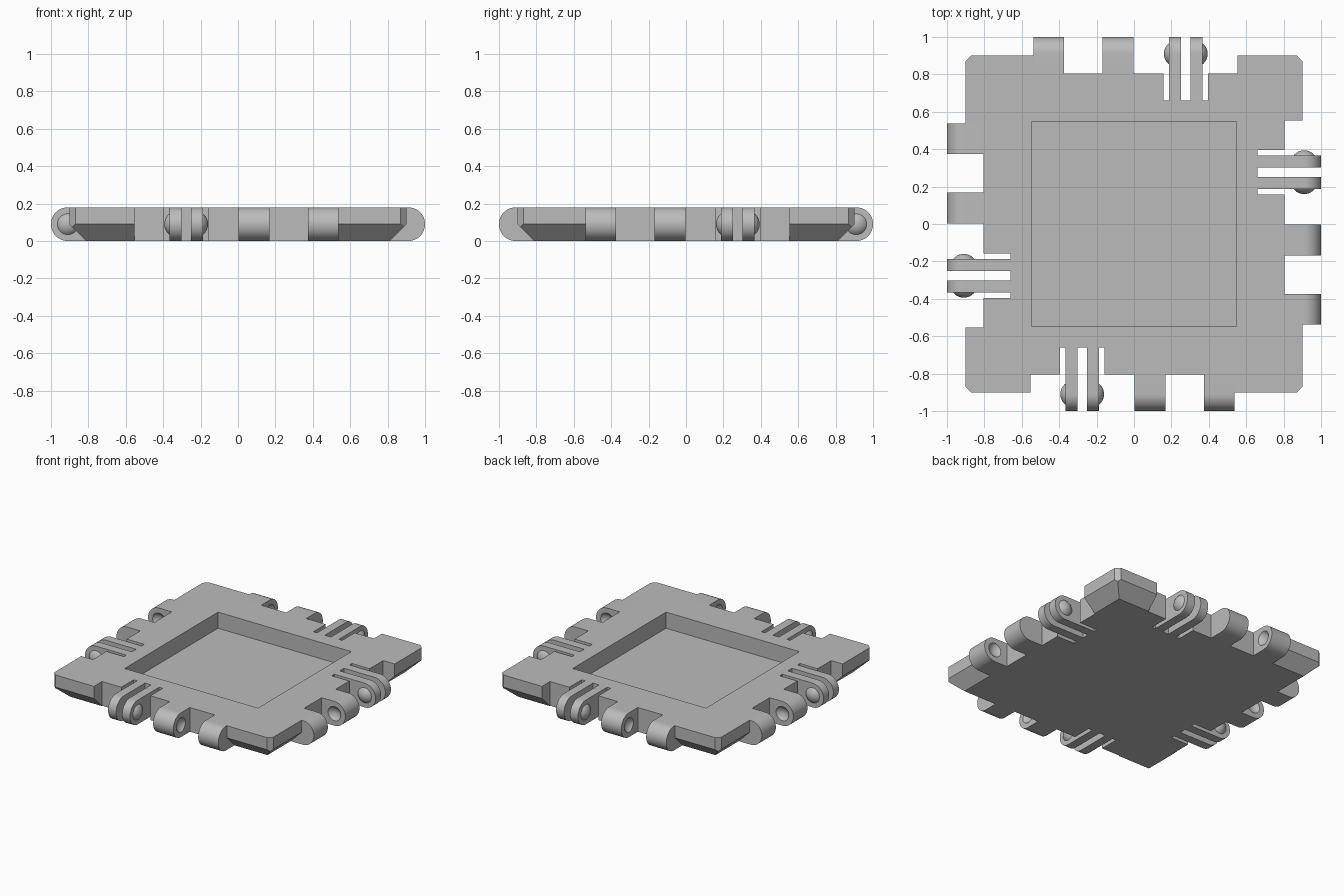
import bpy, bmesh
from math import sin, cos, pi, radians
from mathutils import Matrix, Vector

cube = bpy.data.objects.get("Cube")
if cube:
    bpy.data.objects.remove(cube, do_unlink=True)

THICK, R = 0.18, 0.09      # plate thickness, hinge radius
EDGE, RECESS, SLOT = 0.90, 0.805, 0.66
PIVOT = 1 - R              # hinge axis distance from centre
ARM_MID = -0.277

grey = bpy.data.materials.new("plain grey")
grey.use_nodes = True
colour = (0.5, 0.5, 0.5, 1)
grey.diffuse_color = colour
grey.node_tree.nodes["Principled BSDF"].inputs["Base Color"].default_value = colour

# The four sides, as maps from the front side
SIDES = {
    "front": Matrix.Identity(4),
    "back": Matrix.Rotation(pi, 4, 'Z'),
    "right": Matrix(((0, -1, 0, 0), (-1, 0, 0, 0), (0, 0, 1, 0), (0, 0, 0, 1))),
    "left": Matrix(((0, 1, 0, 0), (1, 0, 0, 0), (0, 0, 1, 0), (0, 0, 0, 1))),
}


def finish(name, bm):
    bmesh.ops.recalc_face_normals(bm, faces=bm.faces)
    mesh = bpy.data.meshes.new(name)
    bm.to_mesh(mesh)
    bm.free()
    mesh.materials.append(grey)
    ob = bpy.data.objects.new(name, mesh)
    bpy.context.collection.objects.link(ob)
    return ob


def smooth(ob):
    ob.data.shade_smooth()
    ob.data.set_sharp_from_angle(angle=radians(30))


def cut(ob, cutter):
    """Subtract the cutter, then throw it away."""
    cutter.hide_render = True
    mod = ob.modifiers.new("cut", 'BOOLEAN')
    mod.operation, mod.solver, mod.object = 'DIFFERENCE', 'EXACT', cutter
    graph = bpy.context.evaluated_depsgraph_get()
    mesh = bpy.data.meshes.new_from_object(ob.evaluated_get(graph))
    ob.modifiers.clear()
    ob.data = mesh
    bpy.data.objects.remove(cutter, do_unlink=True)


def prism(bm, points, offset, matrix):
    """Extrude a planar loop of points along offset."""
    face = bm.faces.new([bm.verts.new(matrix @ Vector(p)) for p in points])
    new = bmesh.ops.extrude_face_region(bm, geom=[face])["geom"]
    verts = [v for v in new if isinstance(v, bmesh.types.BMVert)]
    bmesh.ops.translate(bm, verts=verts, vec=matrix.to_3x3() @ Vector(offset))


def lug(bm, x0, x1, root, matrix):
    """Round-ended hinge lug between x0 and x1."""
    pts = [(x0, -root, 0), (x0, -root, THICK)]
    for i in range(25):
        a = pi * i / 24
        pts.append((x0, -PIVOT - R * sin(a), R + R * cos(a)))
    prism(bm, pts, (x1 - x0, 0, 0), matrix)


def ball(bm, x, radius, matrix):
    spot = matrix @ Matrix.Translation((x, -PIVOT, R)) @ Matrix.Rotation(pi / 2, 4, 'Y')
    return bmesh.ops.create_uvsphere(
        bm, u_segments=32, v_segments=24, radius=radius, matrix=spot)["verts"]


# Plate: square with clipped corners and an undercut lower half
bm = bmesh.new()
clip, half = 0.03, THICK / 2
for sx in (-1, 1):
    for sy in (-1, 1):
        rim = [(EDGE, EDGE - clip, z) for z in (half, THICK)]
        rim += [(EDGE - clip, EDGE, z) for z in (half, THICK)]
        tip, foot = EDGE - clip / 2, EDGE - half
        for x, y, z in rim + [(tip, tip, half - clip / 2), (foot, foot, 0)]:
            bm.verts.new((x * sx, y * sy, z))
bmesh.ops.convex_hull(bm, input=bm.verts)
bmesh.ops.dissolve_limit(bm, angle_limit=radians(1), verts=bm.verts, edges=bm.edges)
plate = finish("plate", bm)

# Recesses, arm slots and the square central pocket
bm = bmesh.new()
x0, x1, s0, s1 = -0.553, 0.538, -0.395, -0.157
for m in SIDES.values():
    outline = [(x0, -1.2), (x0, -RECESS), (s0, -RECESS), (s0, -SLOT),
               (s1, -SLOT), (s1, -RECESS), (x1, -RECESS), (x1, -1.2)]
    prism(bm, [(x, y, -0.1) for x, y in outline], (0, 0, 0.4), m)
p = 0.548
prism(bm, [(-p, -p, 0.06), (p, -p, 0.06), (p, p, 0.06), (-p, p, 0.06)],
      (0, 0, 0.3), Matrix.Identity(4))
cut(plate, finish("plate_cutter", bm))

for side, m in SIDES.items():
    # Spring arms with a snap bump on each outer face
    bm = bmesh.new()
    for s in (-1, 1):
        a, b = sorted((ARM_MID + s * 0.025, ARM_MID + s * R))
        lug(bm, a, b, SLOT, m)
    smooth(finish(side + "_snap_arms", bm))

    bm = bmesh.new()
    for s in (-1, 1):
        face_x = ARM_MID + s * R
        verts = ball(bm, face_x - s * 0.045, 0.072, m)
        edges = {e for v in verts for e in v.link_edges}
        faces = {f for v in verts for f in v.link_faces}
        bmesh.ops.bisect_plane(
            bm, geom=list(verts) + list(edges) + list(faces),
            plane_co=m @ Vector((face_x, -PIVOT, R)),
            plane_no=m.to_3x3() @ Vector((s, 0, 0)), clear_inner=True)
    smooth(finish(side + "_snap_bumps", bm))

    # Solid knuckles with facing round sockets
    bm = bmesh.new()
    lug(bm, 0.003, 0.168, RECESS, m)
    lug(bm, 0.373, 0.538, RECESS, m)
    knuckles = finish(side + "_knuckles", bm)
    bm = bmesh.new()
    for x in (0.168 + 0.04, 0.373 - 0.04):
        ball(bm, x, 0.066, m)
    cut(knuckles, finish(side + "_socket_cutter", bm))
    smooth(knuckles)
